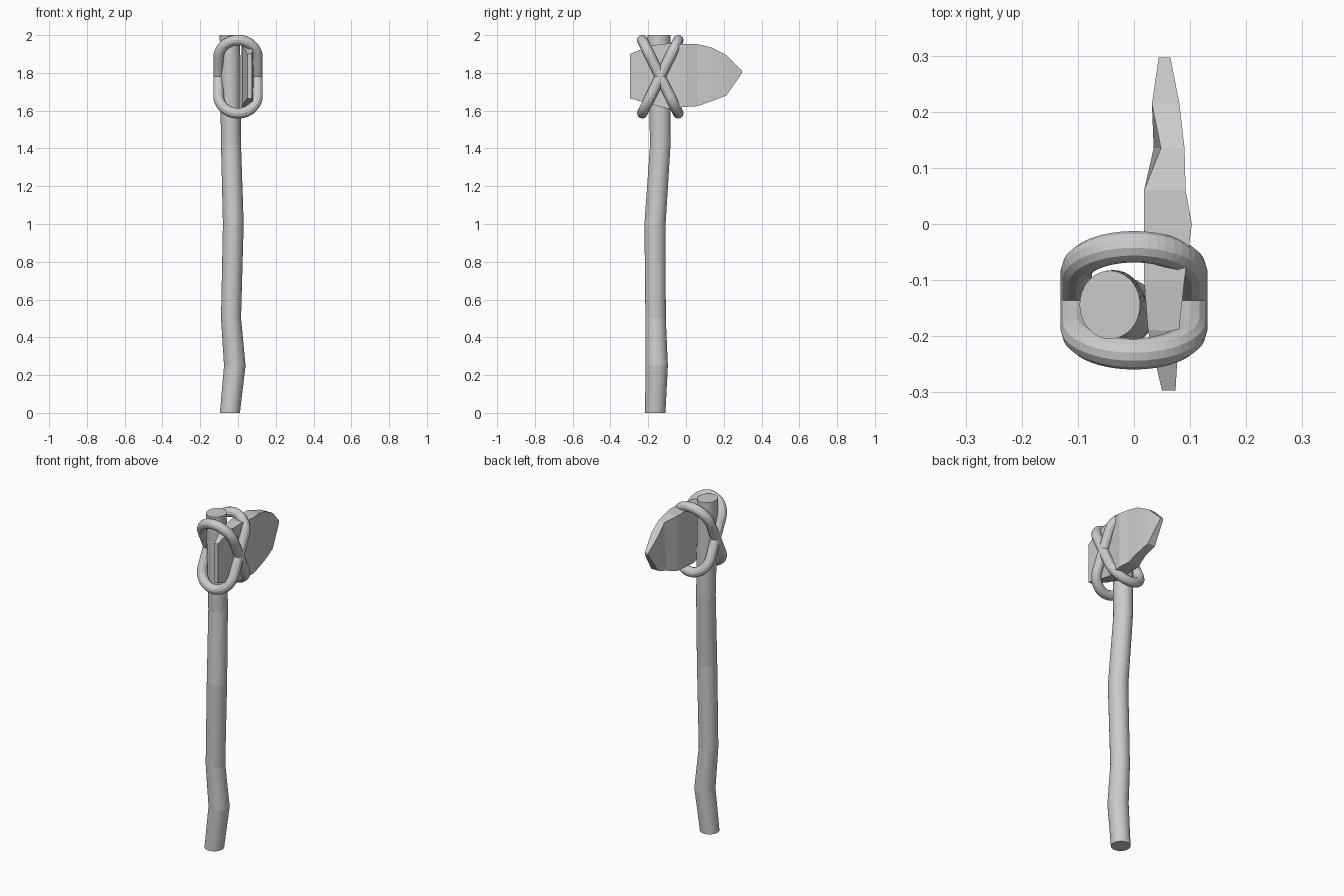
import bpy, bmesh, math
from mathutils import Matrix

cube = bpy.data.objects.get("Cube")
if cube:
    bpy.data.objects.remove(cube)

grey = bpy.data.materials.new("plain grey")
grey.use_nodes = True
grey.diffuse_color = (0.6, 0.6, 0.6, 1)
grey.node_tree.nodes["Principled BSDF"].inputs["Base Color"].default_value = grey.diffuse_color


def add_object(name, bm):
    bmesh.ops.recalc_face_normals(bm, faces=bm.faces)
    mesh = bpy.data.meshes.new(name)
    bm.to_mesh(mesh)
    bm.free()
    mesh.materials.append(grey)
    obj = bpy.data.objects.new(name, mesh)
    bpy.context.collection.objects.link(obj)
    return obj


def loft(name, sections):
    """Skin a list of equal-sized cross-sections and cap both ends."""
    bm = bmesh.new()
    rings = [[bm.verts.new(p) for p in s] for s in sections]
    n = len(rings[0])
    for a, b in zip(rings, rings[1:]):
        for i in range(n):
            j = (i + 1) % n
            bm.faces.new((a[i], a[j], b[j], b[i]))
    bm.faces.new(rings[0])
    bm.faces.new(rings[-1])
    return add_object(name, bm)


# Crooked wooden handle: centre x, centre y, height, radius x, radius y
HANDLE = [(-.043, -.163, 0, .053, .054), (-.017, -.155, .25, .057, .059),
          (-.037, -.161, .5, .053, .054), (-.025, -.164, 1, .055, .056),
          (-.037, -.136, 1.42, .053, .054), (-.043, -.144, 2, .054, .061)]
SIDES = 32
angles = [2 * math.pi * i / SIDES for i in range(SIDES)]
loft("handle", [[(x + rx * math.cos(a), y + ry * math.sin(a), z) for a in angles]
                for x, y, z, rx, ry in HANDLE])

# Chipped stone blade: y, bottom z, top z, bottom left x, top left x, right x
BLADE = [(-.297, 1.665, 1.90, .05, .05, .074), (-.19, 1.635, 1.945, .025, .025, .08),
         (-.1, 1.612, 1.955, .018, .018, .09), (0, 1.62, 1.953, .018, .018, .103),
         (.06, 1.624, 1.952, .018, .018, .092), (.135, 1.65, 1.935, .035, .048, .09),
         (.214, 1.68, 1.894, .032, .032, .081), (.297, 1.80, 1.812, .044, .044, .065)]
loft("stone_blade", [[(xb, y, zb), (xr, y, zb), (xr, y, zt), (xt, y, zt)]
                     for y, zb, zt, xb, xt, xr in BLADE])

# Two stretched rings of binding crossing over the blade
MAJOR, MINOR, SEGS, TUBE = .103, .028, 48, 12
STRETCH, TILT = .113, math.atan2(.095, .193)
for name, side in (("binding_front", 1), ("binding_back", -1)):
    bm = bmesh.new()
    rows = []
    for i in range(SEGS):
        a = 2 * math.pi * (i + .5) / SEGS
        shift = math.copysign(STRETCH, math.sin(a))
        row = []
        for k in range(TUBE):
            t = 2 * math.pi * k / TUBE
            r = MAJOR + MINOR * math.cos(t)
            row.append(bm.verts.new((r * math.cos(a), MINOR * math.sin(t),
                                     r * math.sin(a) + shift)))
        rows.append(row)
    for i in range(SEGS):
        a, b = rows[i], rows[(i + 1) % SEGS]
        for k in range(TUBE):
            m = (k + 1) % TUBE
            bm.faces.new((a[k], a[m], b[m], b[k]))
    place = Matrix.Translation((0, -.136, 1.78)) @ Matrix.Rotation(side * TILT, 4, "X")
    bmesh.ops.transform(bm, matrix=place, verts=bm.verts)
    add_object(name, bm)
